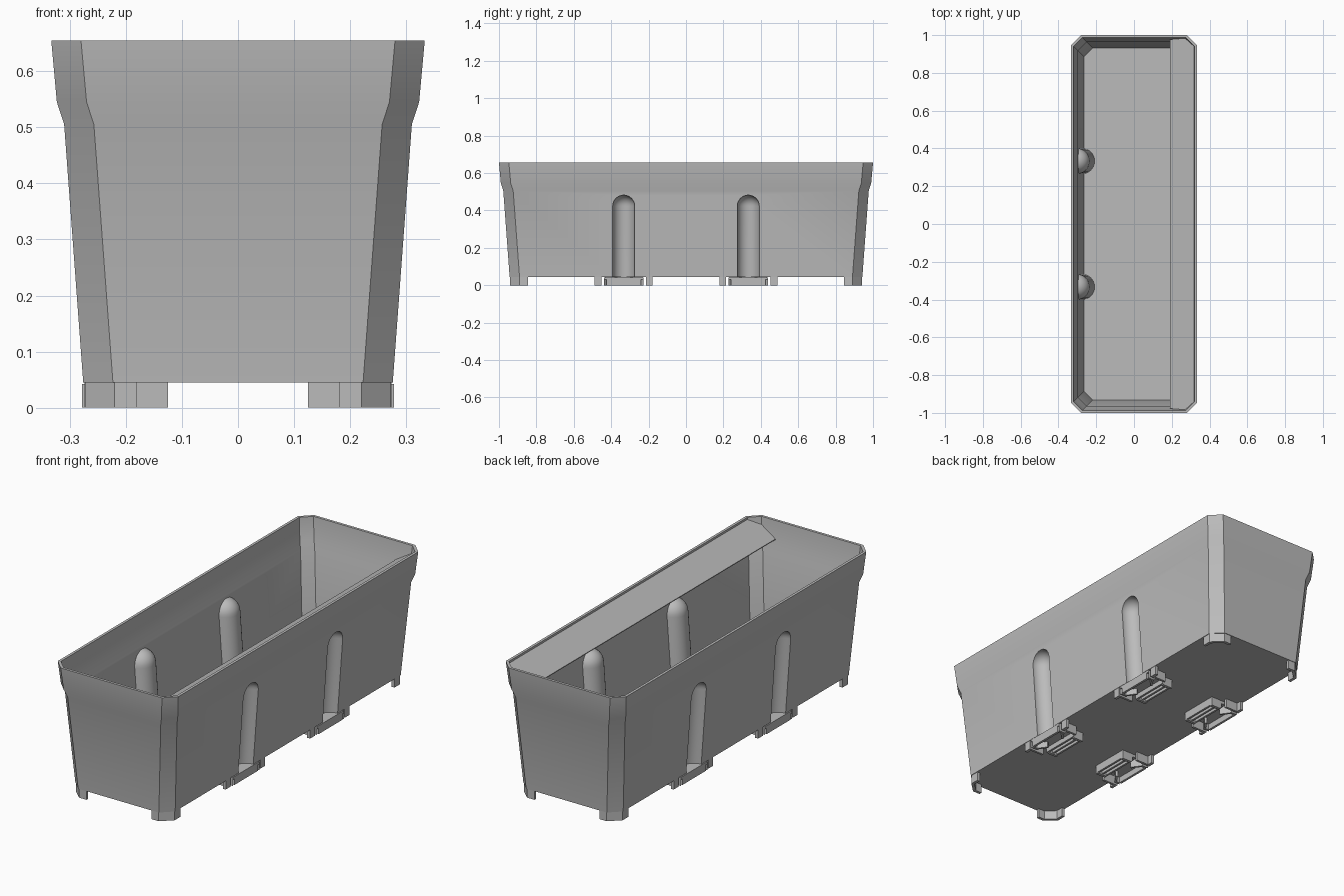
import bpy, bmesh
from math import cos, sin, pi, radians
from mathutils import Vector

cube = bpy.data.objects.get("Cube")
if cube:
    bpy.data.objects.remove(cube, do_unlink=True)

GREY = (0.5, 0.5, 0.5, 1)
mat = bpy.data.materials.new("grey plastic")
mat.use_nodes = True
mat.diffuse_color = GREY
mat.node_tree.nodes["Principled BSDF"].inputs["Base Color"].default_value = GREY


def loft(bm, rings):
    """Closed solid through a list of equal-sized rings."""
    rows = [[bm.verts.new(p) for p in ring] for ring in rings]
    n = len(rows[0])
    for a, b in zip(rows, rows[1:]):
        for i in range(n):
            j = (i + 1) % n
            bm.faces.new((a[i], a[j], b[j], b[i]))
    bm.faces.new(rows[0][::-1])
    bm.faces.new(rows[-1])


def prism(bm, outline, z0, z1):
    loft(bm, [[(x, y, z) for x, y in outline] for z in (z0, z1)])


def box(bm, x0, x1, y0, y1, z0, z1):
    prism(bm, [(x0, y0), (x1, y0), (x1, y1), (x0, y1)], z0, z1)


def finish(bm, name):
    bmesh.ops.recalc_face_normals(bm, faces=bm.faces)
    mesh = bpy.data.meshes.new(name)
    bm.to_mesh(mesh)
    bm.free()
    mesh.materials.append(mat)
    ob = bpy.data.objects.new(name, mesh)
    bpy.context.collection.objects.link(ob)
    return ob


def cut(ob, cutter):
    """Subtract the cutter from ob and discard it."""
    mod = ob.modifiers.new("cut", 'BOOLEAN')
    mod.operation, mod.solver, mod.object = 'DIFFERENCE', 'EXACT', cutter
    dg = bpy.context.evaluated_depsgraph_get()
    mesh = bpy.data.meshes.new_from_object(ob.evaluated_get(dg))
    ob.modifiers.clear()
    ob.data = mesh
    bpy.data.objects.remove(cutter, do_unlink=True)


def smooth(ob):
    bpy.ops.object.select_all(action='DESELECT')
    ob.select_set(True)
    bpy.context.view_layer.objects.active = ob
    bpy.ops.object.shade_smooth_by_angle(angle=radians(30))


END = 0.667            # how much longer the box is than wide
FLOOR = 0.045
GROOVE_Y = 0.333
SIGNS = (-1, 1)


def octagon(x, c, z):
    y = x + END
    return [(x, y - c, z), (x - c, y, z), (c - x, y, z), (-x, y - c, z),
            (-x, c - y, z), (c - x, -y, z), (x - c, -y, z), (x, c - y, z)]


def shell(name, stations, inset, chamfer):
    bm = bmesh.new()
    loft(bm, [octagon(x - inset, chamfer, z) for x, z in stations])
    return finish(bm, name)


def capsules(name, r):
    """Four round-topped posts leaning with the long walls."""
    bm = bmesh.new()
    top = 0.483 - 0.06
    profile = [(r, -0.03), (r, top)]
    profile += [(r * cos(a), top + r * sin(a)) for a in [k * pi / 16 for k in range(1, 8)]]
    profile.append((0.001, top + r))
    for sx in SIGNS:
        for sy in SIGNS:
            rings = []
            for rad, z in profile:
                cx = 0.272 + 0.073 * min(z, top)
                rings.append([(sx * (cx + rad * cos(2 * pi * k / 32)),
                               sy * GROOVE_Y + rad * sin(2 * pi * k / 32), z)
                              for k in range(32)])
            loft(bm, rings)
    return finish(bm, name)


# Planter box: flared outer solid minus a cavity, with grooves in the long sides
box_body = shell("planter_box", [(0.276, FLOOR), (0.31, 0.505), (0.323, 0.545), (0.333, 0.655)],
                 0, 0.053)
cavity = shell("cavity", [(0.277, 0.06), (0.31, 0.505), (0.323, 0.545), (0.334, 0.67)],
               0.013, 0.046)
cut(cavity, capsules("groove_backs", 0.068))
cut(box_body, cavity)
cut(box_body, capsules("grooves", 0.059))
smooth(box_body)

# Sloping lip along one long rim
bm = bmesh.new()
half = [(0.19, 0.977), (0.282, 0.984), (0.326, 0.942)]
outline = half + [(x, -y) for x, y in reversed(half)]
loft(bm, [[(x, y, 0.652 - (0.33 - x) * 0.6 - d) for x, y in outline] for d in (0.004, 0)])
finish(bm, "sloping_lip")

# Corner feet: thin chamfered angles continuing the walls
bm = bmesh.new()
angle = [(0.18, 0.94), (0.22, 0.94), (0.273, 0.89), (0.273, 0.845),
         (0.258, 0.845), (0.258, 0.884), (0.214, 0.925), (0.18, 0.925)]
for sx in SIGNS:
    for sy in SIGNS:
        prism(bm, [(sx * x, sy * y) for x, y in angle], 0, FLOOR + 0.003)
finish(bm, "corner_feet")

# Middle feet: wall tabs, a cup under each groove and a ribbed bracket
tabs, cups, brackets = bmesh.new(), bmesh.new(), bmesh.new()
cup_out = [(0.21, 0.055), (0.245, 0.105), (0.278, 0.105)]
cup_in = [(0.266, 0.093), (0.25, 0.093), (0.22, 0.05)]
for sx in SIGNS:
    for sy in SIGNS:
        c = sy * GROOVE_Y

        def rib(bm, x0, x1, v0, v1, z0, z1):
            box(bm, sx * x0, sx * x1, c + v0, c + v1, z0, z1)

        for s in SIGNS:
            rib(tabs, 0.258, 0.274, s * 0.118, s * 0.155, 0, FLOOR + 0.003)
            rib(brackets, 0.125, 0.18, s * 0.085, s * 0.1, 0, 0.04)
            rib(brackets, 0.19, 0.258, s * 0.118, s * 0.13, 0, FLOOR)
        half_u = cup_out + cup_in
        for s in SIGNS:
            prism(cups, [(sx * x, c + s * v) for x, v in half_u], 0, 0.04)
        rib(cups, 0.266, 0.278, -0.093, 0.093, 0, 0.04)
        base = cup_out + [(x, -v) for x, v in reversed(cup_out)]
        prism(cups, [(sx * x, c + v) for x, v in base], 0.03, 0.042)
        for x in (0.125, 0.15, 0.175):
            rib(brackets, x, x + 0.01, -0.1, 0.1, 0.005, FLOOR)
        rib(brackets, 0.125, 0.21, -0.1, 0.1, 0.03, FLOOR + 0.002)
finish(tabs, "middle_foot_tabs")
finish(cups, "groove_cups")
finish(brackets, "foot_brackets")
